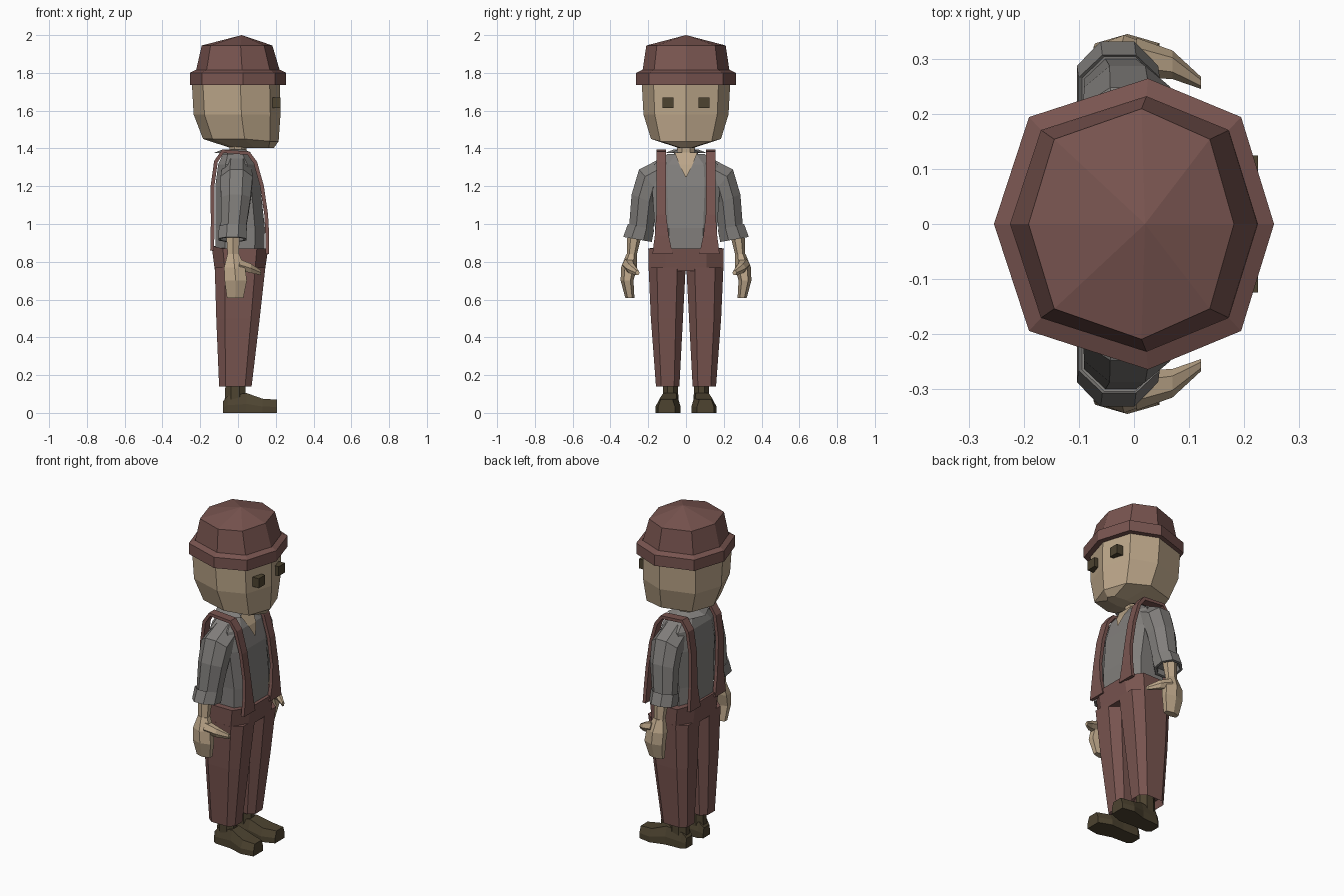
import bpy, bmesh, math
from mathutils import Vector, Euler

if "Cube" in bpy.data.objects:
    bpy.data.objects.remove(bpy.data.objects["Cube"])


def material(name, r, g, b):
    m = bpy.data.materials.new(name)
    m.diffuse_color = (r, g, b, 1)
    m.use_nodes = True
    m.node_tree.nodes["Principled BSDF"].inputs["Base Color"].default_value = m.diffuse_color
    return m


RED = material("dark_red", 0.19, 0.09, 0.08)
SKIN = material("skin", 0.50, 0.38, 0.25)
CLOTH = material("grey_cloth", 0.22, 0.21, 0.20)
LEATHER = material("dark_leather", 0.075, 0.057, 0.03)


def loft(name, rings, mat, caps=(True, True), closed=True, loop=False):
    """Skin a list of equal-length point rings."""
    bm = bmesh.new()
    rows = [[bm.verts.new(p) for p in r] for r in rings]
    n = len(rows[0])
    pairs = list(zip(rows, rows[1:])) + ([(rows[-1], rows[0])] if loop else [])
    for a, b in pairs:
        for i in range(n if closed else n - 1):
            j = (i + 1) % n
            bm.faces.new((a[i], a[j], b[j], b[i]))
    if caps[0]:
        bm.faces.new(rows[0][::-1])
    if caps[1]:
        bm.faces.new(rows[-1])
    bmesh.ops.recalc_face_normals(bm, faces=bm.faces)
    me = bpy.data.meshes.new(name)
    bm.to_mesh(me)
    bm.free()
    me.materials.append(mat)
    ob = bpy.data.objects.new(name, me)
    bpy.context.collection.objects.link(ob)
    return ob


def mirrored(ob):
    m = ob.modifiers.new("other_side", 'MIRROR')
    m.use_axis = (False, True, False)
    m.use_mirror_merge = False
    return ob


def octo(x0, x1, y, z):
    """Octagon with corners on the axes, widest slightly forward."""
    c, h = (x0 + x1) / 2, (x1 - x0) / 2
    u = [(1, 0), (.765, .735), (.1, 1), (-.75, .735),
         (-1, 0), (-.75, -.735), (.1, -1), (.765, -.735)]
    return [(c + h * a, y * b, z) for a, b in u]


def flat_octo(x0, x1, y, z, yc=0):
    """Octagon with flat front, back and sides."""
    c, h = (x0 + x1) / 2, (x1 - x0) / 2
    u = [(1, .55), (.6, 1), (-.6, 1), (-1, .55),
         (-1, -.55), (-.6, -1), (.6, -1), (1, -.55)]
    return [(c + h * a, yc + y * b, z) for a, b in u]


def ring(c, ra, rb, tilt=0, turn=0, n=8):
    rot = Euler((math.radians(tilt), math.radians(turn), 0)).to_matrix()
    return [Vector(c) + rot @ Vector((ra * math.cos(t), rb * math.sin(t), 0))
            for t in (2 * math.pi * (i + .5) / n for i in range(n))]


# Head
chin = [(x, y, 1.45 - .012 * (x > .15)) for x, y, z in octo(-.185, .215, .185, 1.45)]
loft("head", [octo(-.04, .19, .04, 1.403), chin,
              octo(-.235, .225, .225, 1.58), octo(-.245, .222, .235, 1.76)], SKIN)

# Eyes
eye = [[(x, y, z) for y, z in ((.065, 1.613), (.125, 1.613), (.125, 1.67), (.065, 1.67))]
       for x in (.175, .226)]
mirrored(loft("eye", eye, LEATHER))

# Hat: crown with a shallow peak, and a rolled band
loft("hat_crown", [octo(-.225, .225, .232, 1.80), octo(-.192, .182, .21, 1.945),
                   [(.02, 0, 2.0)] * 8], RED, caps=(True, False))
loft("hat_band", [octo(-.225, .222, .235, 1.735), octo(-.255, .255, .265, 1.735),
                  octo(-.255, .255, .265, 1.80), octo(-.225, .225, .232, 1.815)],
     RED, caps=(False, False), loop=True)

# Neck and open-neck skin patch
loft("neck", [ring((0, 0, 1.30), .05, .052), ring((0, 0, 1.43), .05, .052)], SKIN)
loft("neck_opening", [[(.115, -.004, 1.25), (.115, .004, 1.25)],
                      [(.095, -.035, 1.315), (.095, .035, 1.315)],
                      [(.055, -.06, 1.378), (.055, .06, 1.378)]],
     SKIN, caps=(False, False), closed=False)

# Shirt body
loft("shirt_body", [flat_octo(-.12, .14, .165, .82), flat_octo(-.12, .142, .165, .98),
                    flat_octo(-.12, .118, .18, 1.2), flat_octo(-.105, .088, .17, 1.315),
                    flat_octo(-.08, .05, .10, 1.37)], CLOTH)

# Collar, open at the front
angles = [math.radians(a) for a in (40, 80, 130, 180, 230, 280, 320)]
collar = [[(-.015 + r * math.cos(a), r * math.sin(a), z) for a in angles]
          for r, z in ((.065, 1.35), (.065, 1.395), (.115, 1.375))]
loft("collar", collar, CLOTH, caps=(False, False), closed=False)

# Sleeves and turned-up cuffs
mirrored(loft("sleeve", [ring((-.005, .12, 1.265), .085, .09, 80),
                         ring((-.008, .195, 1.225), .092, .09, 50),
                         ring((-.012, .222, 1.13), .085, .077, 22),
                         ring((-.025, .238, .97), .072, .07, 12)], CLOTH))
mirrored(loft("cuff", [ring((-.026, .238, .98), .074, .074, 12),
                       ring((-.027, .238, .985), .08, .077, 12),
                       ring((-.03, .257, .918), .08, .083, 10),
                       ring((-.03, .257, .918), .065, .068, 10),
                       ring((-.03, .25, .95), .06, .06, 10)], CLOTH))

# Forearms, hands and thumbs
mirrored(loft("forearm", [ring((-.027, .27, .96), .042, .04, n=6),
                          ring((-.025, .288, .83), .034, .026, n=6)], SKIN))
mirrored(loft("hand", [ring((-.025, .288, .84), .036, .028, n=6),
                       ring((-.018, .302, .77), .064, .042, n=6),
                       ring((-.012, .312, .70), .068, .034, n=6),
                       ring((-.015, .297, .608), .05, .024, n=6)], SKIN))
mirrored(loft("thumb", [ring((.005, .303, .785), .035, .036, 0, 90, 6),
                        ring((.07, .290, .765), .028, .026, 0, 90, 6),
                        ring((.122, .257, .742), .015, .011, 0, 90, 6)], SKIN))

# Trousers: waist and two tapering legs
waist = [(x, y, z + (.015 if x < -.1 else 0)) for x, y, z in flat_octo(-.14, .16, .2, .87)]
loft("trouser_waist", [flat_octo(-.122, .142, .197, .75), waist], RED)
mirrored(loft("trouser_leg", [flat_octo(-.085, .055, .048, .18, .097),
                              flat_octo(-.10, .072, .062, .14, .097),
                              flat_octo(-.115, .115, .085, .50, .101),
                              flat_octo(-.123, .145, .098, .77, .1)], RED))

# Braces: flat strips running from front waist over the shoulder to the back
path = [(.155, .84, .07, .178), (.155, .94, .092, .165), (.149, 1.05, .105, .157),
        (.127, 1.2, .107, .157), (.092, 1.325, .106, .157), (.055, 1.375, .105, .157),
        (-.08, 1.385, .105, .157), (-.117, 1.33, .105, .157), (-.135, 1.2, .103, .155),
        (-.134, 1.0, .095, .155), (-.137, .86, .07, .17)]
strap = loft("brace_strap", [[(x, a, z), (x, b, z)] for x, z, a, b in path],
             RED, caps=(False, False), closed=False)
sol = strap.modifiers.new("thickness", 'SOLIDIFY')
sol.thickness = .02
sol.offset = 0
mirrored(strap)

# Boots: ankle shaft and wedge foot
mirrored(loft("boot_shaft", [ring((-.015, .082, .03), .062, .046),
                             ring((-.013, .082, .19), .056, .042)], LEATHER))
sections = [(-.08, .082, .032, .026, .06), (-.055, .082, .048, .035, .09),
            (.045, .085, .05, .035, .105), (.13, .095, .066, .045, .075),
            (.207, .103, .045, .032, .07)]
mirrored(loft("boot_foot", [[(x, y - w, 0), (x, y + w, 0), (x, y + w, h * .45),
                             (x, y + t, h), (x, y - t, h), (x, y - w, h * .45)]
                            for x, y, w, t, h in sections], LEATHER))
